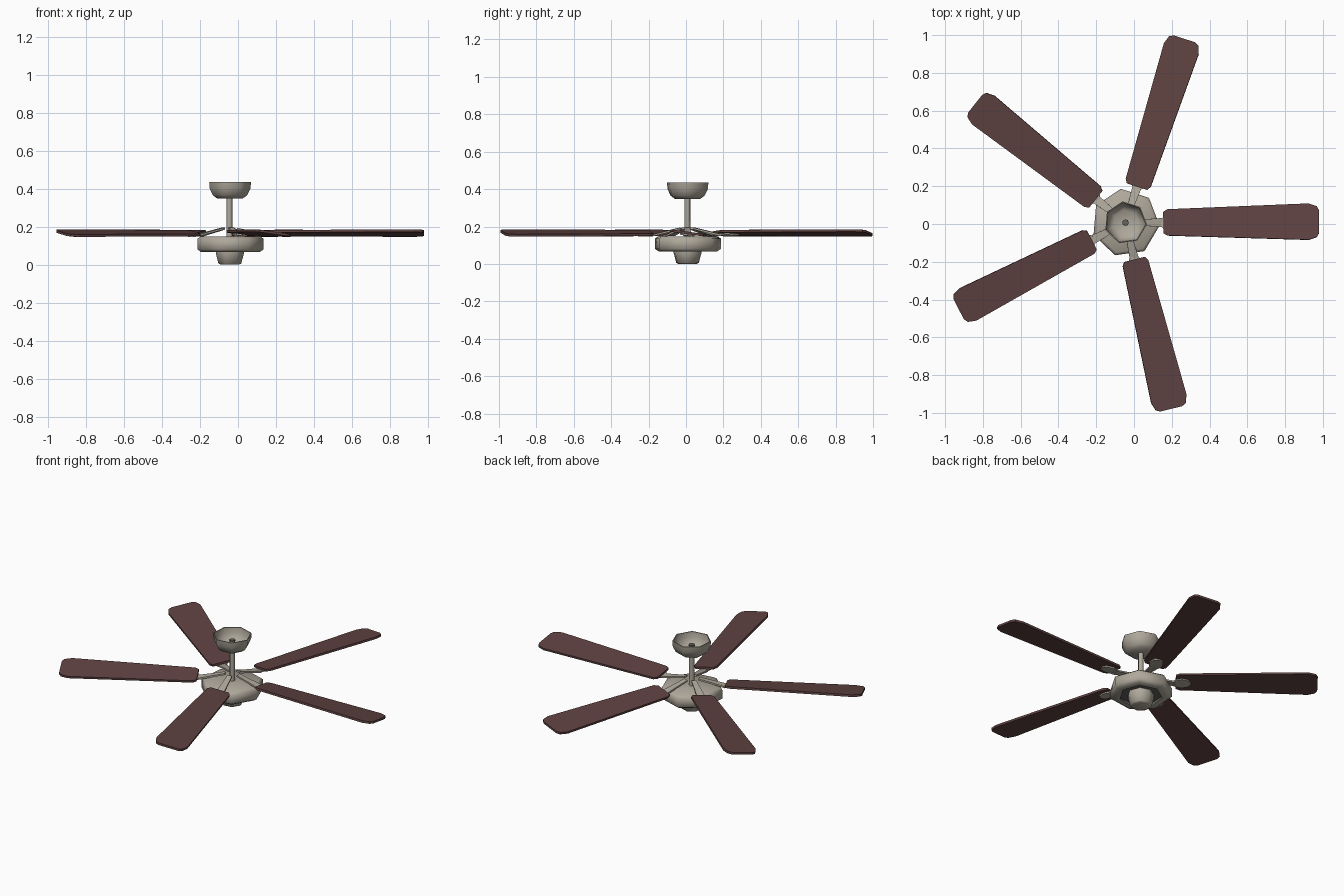
import bpy, bmesh
from math import cos, sin, radians, pi
from mathutils import Matrix, Vector

if "Cube" in bpy.data.objects:
    bpy.data.objects.remove(bpy.data.objects["Cube"])

HUB = Vector((-0.045, 0.007, 0))
SIDES = 7
PHASE = radians(98)


def material(name, r, g, b):
    m = bpy.data.materials.new(name)
    m.use_nodes = True
    m.diffuse_color = (r, g, b, 1)
    m.node_tree.nodes["Principled BSDF"].inputs["Base Color"].default_value = (r, g, b, 1)
    return m


METAL = material("brushed nickel", 0.43, 0.395, 0.33)
WOOD = material("dark red wood", 0.115, 0.055, 0.054)
SHADE = material("dark grey metal", 0.12, 0.125, 0.11)


def finish(name, bm, mat, smooth=None):
    bmesh.ops.recalc_face_normals(bm, faces=bm.faces)
    mesh = bpy.data.meshes.new(name)
    bm.to_mesh(mesh)
    bm.free()
    mesh.materials.append(mat)
    obj = bpy.data.objects.new(name, mesh)
    bpy.context.collection.objects.link(obj)
    if smooth:
        bpy.ops.object.select_all(action='DESELECT')
        obj.select_set(True)
        bpy.context.view_layer.objects.active = obj
        bpy.ops.object.shade_smooth_by_angle(angle=radians(smooth))
    return obj


def lathe(name, profile, mat, smooth=60):
    """Turn a (radius, height) profile around the hub axis; radius 0 closes it."""
    bm = bmesh.new()
    rings = []
    for r, z in profile:
        n = 1 if r == 0 else SIDES
        rings.append([bm.verts.new(HUB + Vector((r * cos(PHASE + 2 * pi * i / SIDES),
                                                 r * sin(PHASE + 2 * pi * i / SIDES), z)))
                      for i in range(n)])
    for a, b in zip(rings, rings[1:]):
        for i in range(SIDES):
            j = (i + 1) % SIDES
            quad = [a[i % len(a)], a[j % len(a)], b[j % len(b)], b[i % len(b)]]
            bm.faces.new(list(dict.fromkeys(quad)))
    return finish(name, bm, mat, smooth)


def slab(name, outline, z0, z1, mat, matrix):
    """Extrude a flat outline between two heights and place it."""
    bm = bmesh.new()
    low = [bm.verts.new((x, y, z0)) for x, y in outline]
    high = [bm.verts.new((x, y, z1)) for x, y in outline]
    bm.faces.new(low)
    bm.faces.new(high)
    for i in range(len(low)):
        j = (i + 1) % len(low)
        bm.faces.new((low[i], low[j], high[j], high[i]))
    bm.transform(matrix)
    return finish(name, bm, mat)


def mirrored(half):
    return half + [(x, -y) for x, y in reversed(half)]


# Ceiling canopy: open bowl with a thin wall
lathe("ceiling_canopy", [(0, 0.348), (0.07, 0.348), (0.094, 0.365), (0.111, 0.4), (0.114, 0.435),
                         (0.108, 0.435), (0.105, 0.402), (0.089, 0.37), (0.068, 0.355), (0, 0.355)], METAL)

# Down rod and its dark open end
lathe("down_rod", [(0.016, 0.14), (0.016, 0.4), (0, 0.4)], METAL)
lathe("rod_end", [(0.018, 0.396), (0.018, 0.404), (0, 0.404)], SHADE)

# Motor housing with a recessed underside, and the cap below it
lathe("motor_housing", [(0, 0.147), (0.165, 0.147), (0.181, 0.135), (0.181, 0.08), (0.16, 0.066),
                        (0.125, 0.066), (0.125, 0.085), (0, 0.085)], METAL)
lathe("underside_ring", [(0.124, 0.068), (0.124, 0.08), (0, 0.08)], SHADE)
lathe("bottom_cap", [(0.077, 0.08), (0.077, 0.06), (0.062, 0.005), (0.05, 0), (0, 0)], METAL, 120)

# Blades, each with its mounting plate and sloping arm: (angle, tip radius)
BLADES = [(0.3, 1.025), (72.2, 1.022), (141.6, 1.015), (207.4, 0.995), (283.8, 1.015)]
PITCH = radians(8)
arm_slope = Matrix.Translation((0.04, 0, 0.188)) @ Matrix.Rotation(radians(13), 4, 'Y')
for number, (angle, tip) in enumerate(BLADES, 1):
    spin = Matrix.Translation(HUB) @ Matrix.Rotation(radians(angle), 4, 'Z')
    pitched = spin @ Matrix.Translation((0, 0, 0.165)) @ Matrix.Rotation(-PITCH, 4, 'X')
    blade = mirrored([(0.2, 0.056), (0.222, 0.07), (tip - 0.055, 0.097),
                      (tip - 0.012, 0.082), (tip, 0.06)])
    slab(f"blade_{number}", blade, -0.006, 0.007, WOOD, pitched)
    plate = [(0.235 + 0.055 * cos(pi * k / 4), 0.04 * sin(pi * k / 4)) for k in range(8)]
    slab(f"mounting_plate_{number}", plate, -0.014, -0.006, METAL, pitched)
    arm = mirrored([(0, 0.014), (0.07, 0.018), (0.16, 0.024)])
    slab(f"blade_arm_{number}", arm, -0.004, 0.006, METAL, spin @ arm_slope)
